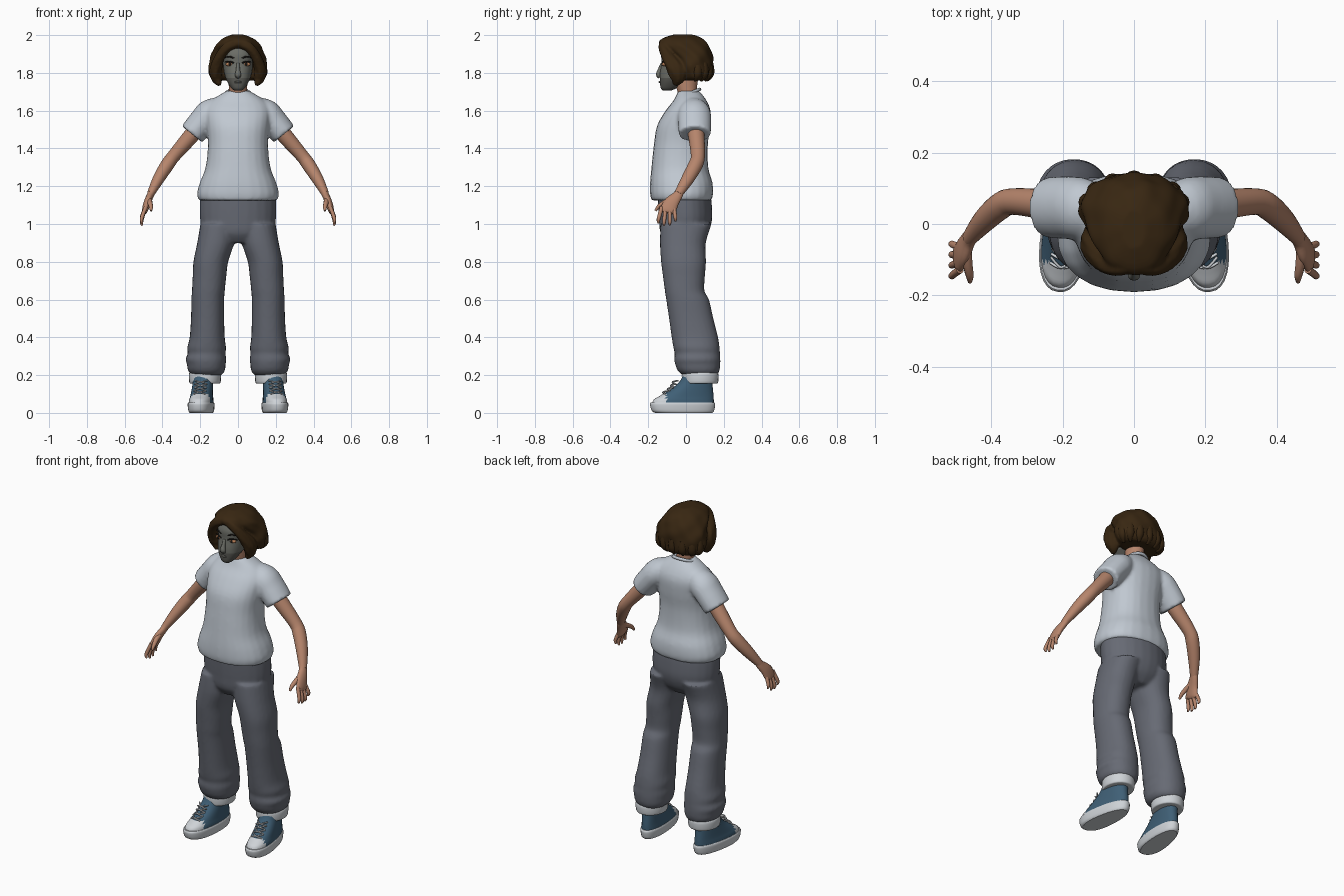
import bpy, bmesh, math
from mathutils import Vector, Matrix

cube = bpy.data.objects.get("Cube")
if cube:
    bpy.data.objects.remove(cube, do_unlink=True)


def material(name, rgb):
    m = bpy.data.materials.new(name)
    m.use_nodes = True
    m.diffuse_color = (*rgb, 1)
    bsdf = m.node_tree.nodes["Principled BSDF"]
    bsdf.inputs["Base Color"].default_value = (*rgb, 1)
    bsdf.inputs["Roughness"].default_value = 0.8
    return m


SHIRT = material("pale grey cotton", (.53, .58, .64))
PANTS = material("slate denim", (.135, .145, .175))
SKIN = material("tan skin", (.47, .235, .15))
HAIR = material("dark brown hair", (.04, .02, .006))
BLUE = material("blue canvas", (.05, .115, .18))
WHITE = material("white rubber", (.62, .65, .68))
FACE = material("grey face", (.15, .155, .135))
JAW = material("dark grey jaw", (.10, .10, .088))
EYE = material("orange eye", (.50, .22, .10))
DARK = material("near black", (.012, .01, .008))


def smooth_rows(rows, steps):
    """Catmull-Rom interpolation through rows of numbers."""
    out = []
    for i in range(len(rows) - 1):
        p = [rows[max(i - 1, 0)], rows[i], rows[i + 1], rows[min(i + 2, len(rows) - 1)]]
        for k in range(steps):
            t = k / steps
            out.append([b + t / 2 * (c - a + t * (2 * a - 5 * b + 4 * c - d
                        + t * (3 * (b - c) + d - a))) for a, b, c, d in zip(*p)])
    return out + [list(rows[-1])]


def loft(bm, rows, flat=False, ref=(0, 1, 0), pair=False, n=24, power=2.0,
         taper=0, ripple=0, matrix=None, steps=4):
    """Skin rows of (x, y, z, half_u, half_v); flat keeps every ring level."""
    rows = smooth_rows(rows, steps)
    mids = [Vector(r[:3]) for r in rows]
    for side in ((1, -1) if pair else (1,)):
        rings = []
        for i, r in enumerate(rows):
            u, v = Vector((1, 0, 0)), Vector((0, 1, 0))
            if not flat:
                t = (mids[min(i + 1, len(mids) - 1)] - mids[max(i - 1, 0)]).normalized()
                u = Vector(ref)
                u = (u - t * u.dot(t)).normalized()
                v = t.cross(u)
            ring = []
            for j in range(n):
                a = math.tau * j / n
                c, s = (math.copysign(abs(f) ** (2 / power), f) for f in (math.cos(a), math.sin(a)))
                w = 1 + ripple * math.sin(9 * a + 40 * r[2]) + ripple * math.sin(5 * a - 60 * r[2])
                p = mids[i] + u * (r[3] * c * w * (1 - taper * s)) + v * (r[4] * s * w)
                if matrix:
                    p = matrix @ p
                ring.append(bm.verts.new((p.x * side, p.y, p.z)))
            rings.append(ring)
        for lo, hi in zip(rings, rings[1:]):
            for j in range(n):
                k = (j + 1) % n
                bm.faces.new((lo[j], lo[k], hi[k], hi[j])).smooth = True
        bm.faces.new(rings[0][::-1])
        bm.faces.new(rings[-1])


def level(rows, x=0):
    """Level rings from (z, half width, front y, back y), optionally a centre x."""
    return [(r[4] if len(r) > 4 else x, (r[2] + r[3]) / 2, r[0], r[1], (r[3] - r[2]) / 2) for r in rows]


def finish(name, bm, *mats, rule=None, voxel=0, relax=4):
    bmesh.ops.recalc_face_normals(bm, faces=bm.faces)
    if rule:
        for f in bm.faces:
            f.material_index = rule(f.calc_center_median())
    me = bpy.data.meshes.new(name)
    bm.to_mesh(me)
    bm.free()
    for m in mats:
        me.materials.append(m)
    ob = bpy.data.objects.new(name, me)
    bpy.context.collection.objects.link(ob)
    if voxel:
        rm = ob.modifiers.new("Blend", 'REMESH')
        rm.mode, rm.voxel_size, rm.use_smooth_shade = 'VOXEL', voxel, True
        sm = ob.modifiers.new("Relax", 'SMOOTH')
        sm.factor, sm.iterations = .5, relax
    return ob


def part(name, mat, *shapes, **kw):
    bm = bmesh.new()
    for rows, opts in shapes:
        loft(bm, rows, **opts)
    return finish(name, bm, mat, **kw)


LEVEL = dict(flat=True)
PAIR = dict(pair=True)

# T-shirt: torso blended with sleeves
torso = level([(1.125, .208, -.183, .135), (1.16, .217, -.19, .143), (1.22, .202, -.19, .14),
               (1.3, .172, -.183, .118), (1.42, .159, -.17, .116), (1.52, .167, -.153, .128),
               (1.6, .172, -.108, .13), (1.655, .14, -.065, .108), (1.705, .06, -.04, .07)])
sleeve = [(.06, .03, 1.64, .05, .04), (.14, .042, 1.592, .085, .074),
          (.19, .046, 1.54, .088, .073), (.243, .046, 1.475, .085, .07)]
part("shirt", SHIRT, (torso, dict(flat=True, power=2.3)), (sleeve, PAIR), voxel=.01)

# Crew collar
bm = bmesh.new()
loop = [(.064 * math.cos(a), .012 + .06 * math.sin(a), 1.688 + .025 * math.sin(a), .009, .009)
        for a in (math.tau * k / 16 for k in range(17))]
loft(bm, loop, ref=(0, 0, 1), n=8, steps=2)
finish("collar", bm, SHIRT)

# Trousers: hips blended with baggy legs
hips = level([(.9, .12, -.1, .07), (.95, .18, -.135, .115), (1.02, .2, -.143, .138),
              (1.1, .203, -.148, .137), (1.16, .2, -.15, .13)])
leg = level([(.2, .08, -.02, .165, .165), (.225, .098, -.045, .178, .167),
             (.26, .103, -.058, .182, .168), (.285, .108, -.062, .182, .17), (.315, .1, -.06, .18, .166),
             (.345, .103, -.067, .178, .166), (.4, .093, -.076, .17, .163), (.5, .088, -.09, .145, .161),
             (.6, .087, -.105, .122, .16), (.645, .087, -.112, .098, .157), (.72, .089, -.122, .1, .151),
             (.8, .092, -.132, .106, .144), (.9, .098, -.138, .105, .118), (1.0, .095, -.135, .136, .104)])
part("trousers", PANTS, (hips, LEVEL), (leg, dict(flat=True, pair=True, power=2.2)), voxel=.01, relax=3)

# Turned-up cuffs
cuff = level([(.155, .074, -.012, .16), (.162, .083, -.02, .17), (.205, .085, -.022, .172),
              (.218, .075, -.01, .16)], .175)
part("cuffs", WHITE, (cuff, dict(flat=True, pair=True)))

# Shoes, toes turned slightly out
stance = Matrix.Translation((.19, 0, 0)) @ Matrix.Rotation(.12, 4, 'Z')
SHOE = dict(flat=True, pair=True, taper=.12, power=2.3, matrix=stance, n=32)
sole = level([(0, .058, -.165, .14), (.012, .064, -.183, .15), (.045, .067, -.192, .156), (.056, .063, -.187, .15)])
part("shoe_soles", WHITE, (sole, SHOE))
upper = level([(.045, .062, -.183, .148), (.07, .06, -.172, .148), (.09, .057, -.14, .147),
               (.13, .054, -.075, .143), (.165, .052, -.035, .14), (.2, .05, -.015, .138)])
bm = bmesh.new()
loft(bm, upper, **SHOE)
finish("shoe_uppers", bm, BLUE, WHITE, rule=lambda c: 1 if c.y < -.108 and c.z < .1 else 0)

# Crossed laces
bm = bmesh.new()
for k in range(4):
    z = .1 + .018 * k
    y = -.127 + .029 * k - .004 * k * k
    for d in (1, -1):
        lace = [(-.032 * d, y + .014, z, .004, .004), (0, y + .004, z + .01, .004, .004),
                (.032 * d, y + .03, z + .016, .004, .004)]
        loft(bm, lace, pair=True, matrix=stance, n=6)
finish("laces", bm, WHITE)

# Arms and hands
arm = [(.19, .048, 1.54, .045, .042), (.25, .055, 1.465, .043, .042), (.34, .063, 1.36, .037, .035),
       (.375, .05, 1.312, .038, .036), (.42, .01, 1.24, .034, .031), (.462, -.04, 1.16, .023, .02)]
palm = [(.452, -.03, 1.18, .023, .02), (.465, -.045, 1.15, .027, .019), (.48, -.075, 1.115, .038, .019),
        (.492, -.095, 1.075, .042, .016), (.496, -.1, 1.06, .036, .01)]
hand = [(palm, PAIR)]
for k, drop in enumerate((.012, 0, .002, .022)):
    y, spread = -.128 + .021 * k, -.018 + .009 * k
    hand.append(([(.488, y, 1.09, .011, .011), (.503, y + spread * .6, 1.045 + drop / 2, .0105, .0105),
                  (.511, y + spread, 1.01 + drop, .0095, .0095), (.506, y + spread, .992 + drop, .005, .005)],
                 dict(pair=True, n=10)))
thumb = [(.472, -.065, 1.135, .016, .016), (.467, -.11, 1.115, .014, .014),
         (.461, -.145, 1.092, .011, .011), (.46, -.162, 1.07, .006, .006)]
hand.append((thumb, dict(pair=True, ref=(1, 0, 0), n=10)))
part("arms", SKIN, (arm, PAIR))
part("hands", SKIN, *hand)

# Neck
part("neck", SKIN, (level([(1.64, .058, -.03, .075), (1.69, .05, -.042, .06), (1.74, .049, -.055, .06),
                           (1.79, .05, -.06, .07)]), LEVEL))

# Face with a darker lower half
face = level([(1.706, .018, -.122, -.08), (1.72, .036, -.134, -.05), (1.76, .06, -.138, 0),
              (1.8, .073, -.138, .07), (1.85, .08, -.13, .09), (1.9, .083, -.13, .09), (1.95, .07, -.11, .08)])
bm = bmesh.new()
loft(bm, face, flat=True, power=2.4, n=32, steps=6)
finish("face", bm, FACE, JAW, rule=lambda c: int(c.z < 1.776))
nose = [(0, -.126, 1.85, .008, .008), (0, -.138, 1.815, .011, .012),
        (0, -.145, 1.79, .017, .014), (0, -.136, 1.778, .013, .01)]
part("nose", FACE, (nose, dict(ref=(1, 0, 0), n=12)))
lips = [(-.024, -.127, 1.75, .004, .004), (0, -.138, 1.752, .007, .006), (.024, -.127, 1.75, .004, .004)]
part("mouth", JAW, (lips, dict(n=10)))


# Eyes, irises, lashes and brows
def balls(name, mat, centre, size):
    bm = bmesh.new()
    for side in (1, -1):
        place = Matrix.Translation((centre[0] * side, *centre[1:])) @ Matrix.Diagonal((*size, 1))
        bmesh.ops.create_uvsphere(bm, u_segments=16, v_segments=10, radius=1, matrix=place)
    for f in bm.faces:
        f.smooth = True
    finish(name, bm, mat)


balls("eyes", EYE, (.044, -.114, 1.846), (.022, .013, .011))
balls("irises", DARK, (.044, -.123, 1.847), (.008, .006, .008))
balls("nostrils", DARK, (.008, -.147, 1.781), (.005, .006, .003))
for name, z, r in (("lashes", 1.856, .004), ("brows", 1.882, .0045)):
    arc = [(.02, -.126, z - .004, r, r), (.045, -.122, z + .004, r, r), (.07, -.105, z, r * .6, r * .6)]
    part(name, DARK, (arc, dict(pair=True, n=8)))

# Wavy bob with swept side locks
crown = level([(1.76, .115, -.025, .115), (1.78, .142, -.045, .135), (1.83, .154, -.055, .142),
               (1.88, .147, -.07, .142), (1.92, .132, -.105, .132), (1.95, .115, -.14, .118),
               (1.98, .085, -.13, .09), (2.002, .035, -.07, .04)])
lock = [(0, -.115, 1.96, .022, .025), (.055, -.122, 1.938, .024, .026), (.095, -.095, 1.885, .034, .026),
        (.118, -.055, 1.82, .045, .032), (.112, -.045, 1.77, .038, .028), (.098, -.06, 1.735, .012, .01)]
part("hair", HAIR, (crown, dict(flat=True, n=64, ripple=.018)),
     (lock, dict(pair=True, n=32, ripple=.05)), voxel=.007, relax=2)
for k in range(7):
    a = math.pi * (.05 + .15 * k)
    x, y = .125 * math.cos(a), .045 + .075 * math.sin(a)
    tip = [(x, y, 1.85, .025, .025), (x * 1.05, y + .004, 1.795, .025, .025), (x * .9, y - .01, 1.757, .006, .006)]
    part("hair_tip_%d" % (k + 1), HAIR, (tip, dict(n=12)))
